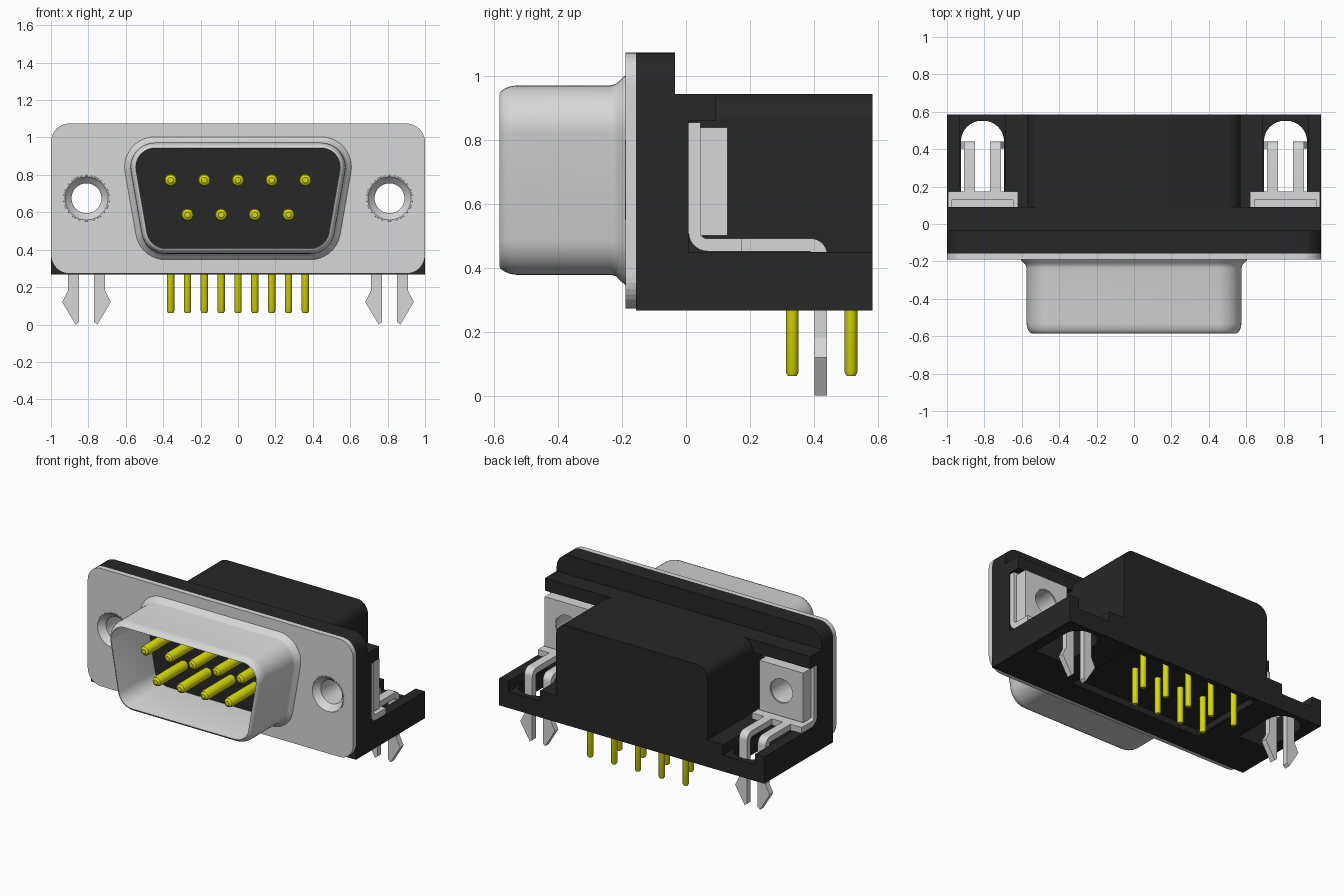
import bpy
import bmesh
from math import sin, cos, pi, radians

if "Cube" in bpy.data.objects:
    bpy.data.objects.remove(bpy.data.objects["Cube"], do_unlink=True)


def material(name, rgb):
    m = bpy.data.materials.new(name)
    m.diffuse_color = (*rgb, 1)
    m.use_nodes = True
    m.node_tree.nodes["Principled BSDF"].inputs["Base Color"].default_value = (*rgb, 1)
    return m


METAL = material("light grey metal", (0.68, 0.68, 0.68))
BLACK = material("black plastic", (0.02, 0.02, 0.02))
GOLD = material("yellow contact", (0.7, 0.7, 0.003))


def loft(name, rings, mat, cap=True, closed=False):
    """Skin a sequence of equal-sized rings of 3D points."""
    bm = bmesh.new()
    vs = [[bm.verts.new(p) for p in ring] for ring in rings]
    n = len(vs[0])
    pairs = list(zip(vs, vs[1:])) + ([(vs[-1], vs[0])] if closed else [])
    for a, b in pairs:
        for i in range(n):
            j = (i + 1) % n
            bm.faces.new((a[i], a[j], b[j], b[i]))
    if cap and not closed:
        bm.faces.new(vs[0])
        bm.faces.new(vs[-1])
    bmesh.ops.recalc_face_normals(bm, faces=bm.faces)
    me = bpy.data.meshes.new(name)
    bm.to_mesh(me)
    bm.free()
    me.materials.append(mat)
    ob = bpy.data.objects.new(name, me)
    bpy.context.collection.objects.link(ob)
    return ob


def place(p, axis, t):
    u, v = p
    return {"x": (t, u, v), "y": (u, t, v), "z": (u, v, t)}[axis]


def prism(name, pts, axis, a, b, mat):
    return loft(name, [[place(p, axis, t) for p in pts] for t in (a, b)], mat)


def box(name, x, y, z, mat):
    return prism(name, [(x[0], y[0]), (x[1], y[0]), (x[1], y[1]), (x[0], y[1])], "z", *z, mat)


def rounded(corners, steps=8):
    """Polygon from (u, v, radius) corners, each replaced by an arc-like curve."""
    out = []
    n = len(corners)
    for i, (u, v, r) in enumerate(corners):
        if r == 0:
            out.append((u, v))
            continue
        ends = []
        for q in (corners[i - 1], corners[(i + 1) % n]):
            d = ((q[0] - u) ** 2 + (q[1] - v) ** 2) ** 0.5
            ends.append(((q[0] - u) / d * r, (q[1] - v) / d * r))
        (a0, a1), (b0, b1) = ends
        for k in range(steps + 1):
            t = k / steps * pi / 2
            s, c = 1 - sin(t), 1 - cos(t)
            out.append((u + a0 * s + b0 * c, v + a1 * s + b1 * c))
    return out


def lathe(name, profile, axis, centre, mat, n=24, closed=False):
    rings = [[place((centre[0] + r * cos(2 * pi * k / n), centre[1] + r * sin(2 * pi * k / n)), axis, t)
              for k in range(n)] for r, t in profile]
    return loft(name, rings, mat, closed=closed)


def cut(ob, cutters):
    for c in cutters:
        c.hide_render = True
        m = ob.modifiers.new("cut", "BOOLEAN")
        m.operation, m.solver, m.object = "DIFFERENCE", "EXACT", c
        bpy.context.view_layer.objects.active = ob
        bpy.ops.object.modifier_apply(modifier=m.name)
        bpy.data.objects.remove(c, do_unlink=True)


def smooth(ob):
    bpy.ops.object.select_all(action="DESELECT")
    ob.select_set(True)
    bpy.context.view_layer.objects.active = ob
    bpy.ops.object.shade_smooth_by_angle(angle=radians(35))


HOLE_X, HOLE_Z = 0.81, 0.675
BASE = 0.267


def screw_holes(r):
    return [lathe("hole_cutter", [(r, -0.5), (r, 0.5)], "y", (s * HOLE_X, HOLE_Z), METAL, 32)
            for s in (-1, 1)]


# Front metal plate and black flange behind it
plate = prism("front_plate", rounded([(-1, 0.272, 0.1), (1, 0.272, 0.1), (1, 1.075, 0.1), (-1, 1.075, 0.1)]),
              "y", -0.19, -0.157, METAL)
cut(plate, screw_holes(0.12))
flange = prism("flange", rounded([(-1, BASE, 0), (1, BASE, 0), (1, 1.075, 0.1), (-1, 1.075, 0.1)]),
               "y", -0.157, -0.035, BLACK)
cut(flange, screw_holes(0.095))
back_wall = box("back_wall", (-1, 1), (-0.036, 0.008), (BASE, 0.945), BLACK)
cut(back_wall, screw_holes(0.095))
box("top_shelf", (-1, 1), (-0.036, 0.092), (0.86, 0.945), BLACK)


# Flared metal shell, D-shaped in section
def d_ring(r, y):
    pts = []
    for cx, cz, a0, a1 in ((0.445, 0.842, -10, 90), (-0.445, 0.842, 90, 190),
                           (-0.387, 0.508, 190, 270), (0.387, 0.508, 270, 350)):
        for k in range(11):
            a = radians(a0 + (a1 - a0) * k / 10)
            pts.append((cx + r * cos(a), y, cz + r * sin(a)))
    return pts


shell = loft("connector_shell", [d_ring(r, y) for r, y in (
    (0.163, -0.188), (0.155, -0.198), (0.142, -0.211), (0.134, -0.22), (0.13, -0.235), (0.13, -0.53),
    (0.127, -0.55), (0.12, -0.568), (0.112, -0.58), (0.102, -0.585), (0.1, -0.58), (0.1, -0.188))],
    METAL, closed=True)
smooth(shell)
loft("insert_face", [d_ring(0.101, -0.2), d_ring(0.101, -0.18)], BLACK)

# Central housing with rounded shoulders and a shallow recess underneath
W = 0.57
housing = prism("housing", rounded([(-W, BASE, 0), (W, BASE, 0), (W, 0.945, 0.08), (-W, 0.945, 0.08)]),
                "y", -0.036, 0.585, BLACK)
cut(housing, [box("recess_cutter", (-0.5, 0.5), (0.01, 0.55), (0.1, 0.31), BLACK)])
smooth(housing)

# Contacts: front pins and the tails of the same contacts below
for z, y, xs in ((0.772, 0.517, (-0.36, -0.18, 0, 0.18, 0.36)), (0.587, 0.333, (-0.27, -0.09, 0.09, 0.27))):
    for x in xs:
        smooth(lathe("front_pin", [(0.034, -0.19), (0.034, -0.475), (0.029, -0.492), (0.015, -0.502)],
                     "y", (x, z), GOLD, 16))
        smooth(lathe("pin_tail", [(0.02, 0.4), (0.02, 0.073), (0.014, 0.062)], "z", (x, y), GOLD, 16))

# Mounting wings and hardware on both sides
for s, side in ((1, "left"), (-1, "right")):
    def sx(a, b):
        return tuple(sorted((s * a, s * b)))

    # Wing base with a through slot and a shallow rear channel
    wing = box(side + "_wing", sx(W - 0.01, 1), (-0.036, 0.585), (BASE, 0.45), BLACK)
    slot = rounded([(s * 0.695, 0.17, 0), (s * 0.925, 0.17, 0), (s * 0.925, 0.552, 0.11), (s * 0.695, 0.552, 0.11)])
    cut(wing, [prism("slot_cutter", slot, "z", 0.1, 0.6, BLACK),
               box("channel_cutter", sx(0.69, 0.93), (0.2, 0.7), (0.38, 0.6), BLACK)])

    # Screw sleeve with a countersunk rim, flush with the plate
    smooth(lathe(side + "_screw_sleeve", [
        (0.125, -0.188), (0.123, -0.191), (0.116, -0.191), (0.106, -0.175), (0.092, -0.165),
        (0.08, -0.15), (0.08, 0.125), (0.095, 0.125), (0.095, -0.15), (0.119, -0.172)],
        "y", (s * HOLE_X, HOLE_Z), METAL, 32, closed=True))

    # Angled bracket plate and square nut
    bend = rounded([(0.008, 0.855, 0), (0.008, 0.452, 0.06), (0.175, 0.452, 0),
                    (0.175, 0.492, 0), (0.045, 0.492, 0.02), (0.045, 0.855, 0)])
    bracket = prism(side + "_bracket", bend, "x", *sx(0.62, 0.995), METAL)
    nut = box(side + "_nut", sx(0.645, 0.975), (0.04, 0.13), (0.502, 0.84), METAL)
    for part in (bracket, nut):
        cut(part, screw_holes(0.085))
    smooth(bracket)

    # Split board-lock prongs with barbed tips
    arm = rounded([(0.17, 0.452, 0), (0.403, 0.452, 0.02), (0.403, 0.18, 0),
                   (0.442, 0.18, 0), (0.442, 0.492, 0.05), (0.17, 0.492, 0)])
    for d in (1, -1):
        def px(o):
            return s * HOLE_X + d * o
        smooth(prism(side + "_prong_arm", arm, "x", *sorted((px(0.04), px(0.1))), METAL))
        barb = [(px(o), z) for o, z in ((0.04, 0.181), (0.1, 0.181), (0.13, 0.12), (0.058, 0), (0.04, 0.015))]
        prism(side + "_prong_barb", barb, "y", 0.403, 0.442, METAL)
